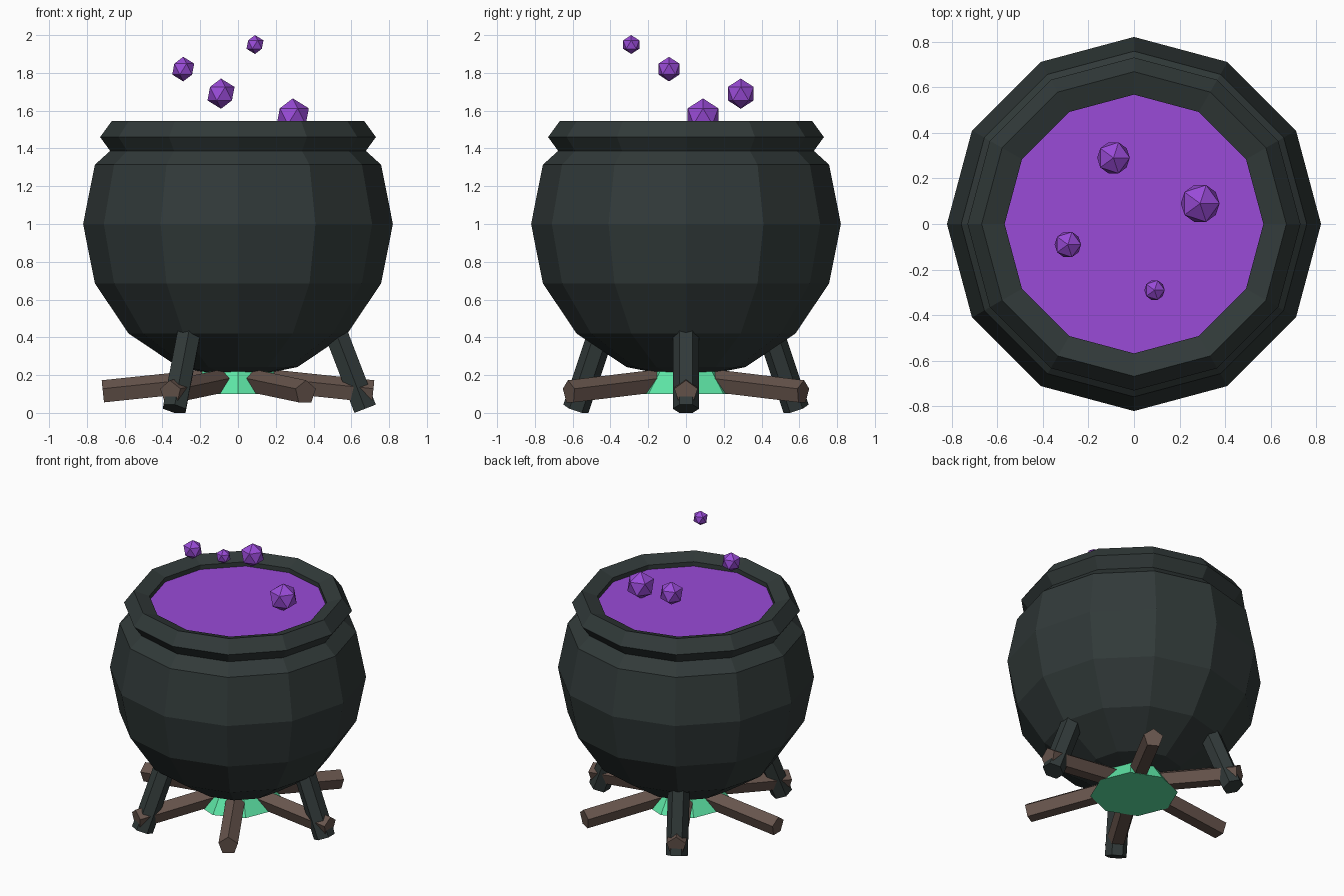
import bpy, bmesh, math
from mathutils import Vector, Matrix

if "Cube" in bpy.data.objects:
    bpy.data.objects.remove(bpy.data.objects["Cube"])


def material(name, rgb):
    m = bpy.data.materials.new(name)
    m.diffuse_color = (*rgb, 1.0)
    m.use_nodes = True
    m.node_tree.nodes["Principled BSDF"].inputs["Base Color"].default_value = m.diffuse_color
    return m


IRON = material("dark_iron", (0.031, 0.042, 0.041))
PURPLE = material("purple_brew", (0.32, 0.070, 0.68))
WOOD = material("brown_wood", (0.135, 0.090, 0.073))
GREEN = material("green_fire", (0.110, 0.78, 0.38))


def finish(bm, name, mat):
    bmesh.ops.recalc_face_normals(bm, faces=bm.faces)
    mesh = bpy.data.meshes.new(name)
    bm.to_mesh(mesh)
    bm.free()
    mesh.materials.append(mat)
    ob = bpy.data.objects.new(name, mesh)
    bpy.context.collection.objects.link(ob)
    return ob


def lathe(name, profile, mat, sides=12, closed=False):
    """Revolve (radius, z) points about z; open ends are capped."""
    bm = bmesh.new()
    rings = [[bm.verts.new((r * math.cos(math.tau * i / sides),
                            r * math.sin(math.tau * i / sides), z))
              for i in range(sides)] for r, z in profile]
    pairs = list(zip(rings, rings[1:]))
    if closed:
        pairs.append((rings[-1], rings[0]))
    else:
        bm.faces.new(rings[0])
        bm.faces.new(rings[-1])
    for a, b in pairs:
        for i in range(sides):
            j = (i + 1) % sides
            bm.faces.new((a[i], a[j], b[j], b[i]))
    return finish(bm, name, mat)


def bar(name, outer, inner, radius, sides, spin, turn, mat):
    """Prism between two (radius, z) points in the xz plane, turned about z.
    The section's first vertex points upward / outward when spin is 0."""
    a, b = Vector((outer[0], 0, outer[1])), Vector((inner[0], 0, inner[1]))
    axis = (b - a).normalized()
    side = Vector((0, 1, 0))
    up = axis.cross(side)
    if up.z < 0:
        up = -up
    rot = Matrix.Rotation(turn, 3, 'Z')
    bm = bmesh.new()
    ends = []
    for c in (a, b):
        ring = []
        for i in range(sides):
            t = spin + math.tau * i / sides
            ring.append(bm.verts.new(rot @ (c + radius * (up * math.cos(t) + side * math.sin(t)))))
        ends.append(ring)
        bm.faces.new(ring)
    for i in range(sides):
        j = (i + 1) % sides
        bm.faces.new((ends[0][i], ends[0][j], ends[1][j], ends[1][i]))
    return finish(bm, name, mat)


# cauldron body: coarse sphere, flattened at the brew level
R = 0.82
body = [(0.002, 1.0 - R)]
for k in range(-3, 2):
    a = math.radians(22.5 * k)
    body.append((R * math.cos(a), 1.0 + R * math.sin(a)))
body.append((R * math.cos(math.pi / 4), 1.475))
lathe("cauldron_body", body, IRON)

# five-sided rim ring
rim = [(0.64 + 0.09 * math.cos(math.tau * i / 5),
        1.46 + 0.09 * math.sin(math.tau * i / 5)) for i in range(5)]
lathe("cauldron_rim", rim, IRON, closed=True)

# brew surface
lathe("brew_surface", [(0.575, 1.476), (0.575, 1.482)], PURPLE)

# three splayed legs
for i in range(3):
    bar(f"leg_{i + 1}", (0.673, 0.022), (0.497, 0.48), 0.07, 6,
        math.pi / 6, math.tau * i / 3, IRON)

# six logs leaning into the fire
for i in range(6):
    bar(f"log_{i + 1}", (0.715, 0.108), (0.03, 0.18), 0.065, 5,
        0, math.tau * i / 6, WOOD)

# fire cone under the pot
lathe("fire", [(0.28, 0.10), (0.01, 0.48)], GREEN, sides=8)

# bubbles rising in a spiral
for i, (x, y, z, r) in enumerate([(0.29, 0.09, 1.57, 0.095), (-0.09, 0.29, 1.69, 0.08),
                                  (-0.29, -0.09, 1.82, 0.065), (0.09, -0.29, 1.95, 0.05)]):
    bm = bmesh.new()
    bmesh.ops.create_icosphere(bm, subdivisions=1, radius=r,
                               matrix=Matrix.Translation((x, y, z)))
    finish(bm, f"bubble_{i + 1}", PURPLE)
